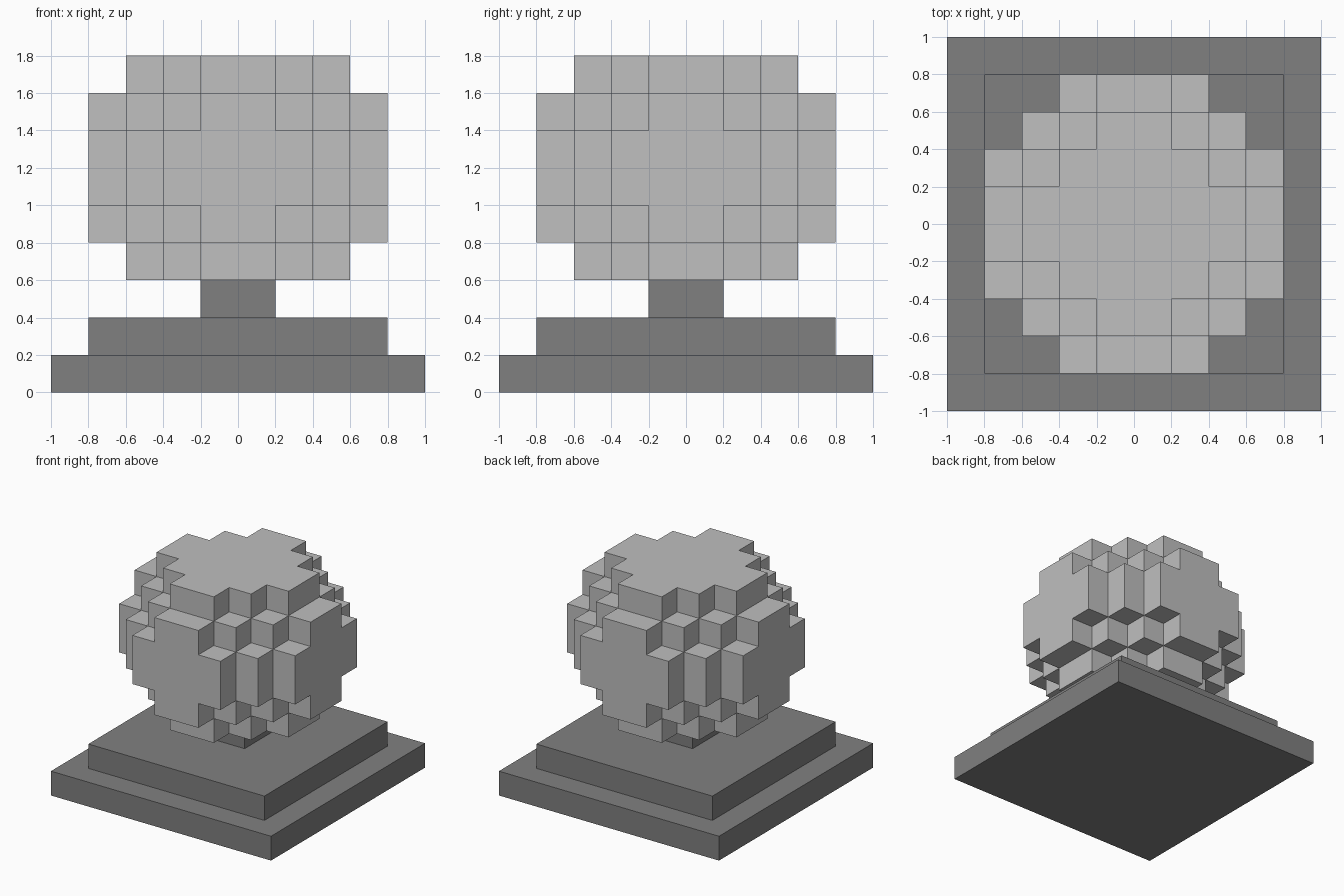
import bpy, bmesh, math
from mathutils import Vector

cube = bpy.data.objects.get("Cube")
if cube:
    bpy.data.objects.remove(cube, do_unlink=True)

U = 0.2  # block size


def material(name, value):
    m = bpy.data.materials.new(name)
    m.use_nodes = True
    col = (value, value, value, 1)
    m.diffuse_color = col
    m.node_tree.nodes["Principled BSDF"].inputs["Base Color"].default_value = col
    return m


def add_object(name, bm, mat):
    mesh = bpy.data.meshes.new(name)
    bm.to_mesh(mesh)
    bm.free()
    mesh.materials.append(mat)
    obj = bpy.data.objects.new(name, mesh)
    bpy.context.collection.objects.link(obj)
    return obj


def slab(name, width, z0, z1, mat):
    bm = bmesh.new()
    bmesh.ops.create_cube(bm, size=1)
    bmesh.ops.scale(bm, vec=(width, width, z1 - z0), verts=bm.verts)
    bmesh.ops.translate(bm, vec=(0, 0, (z0 + z1) / 2), verts=bm.verts)
    return add_object(name, bm, mat)


dark = material("dark grey", 0.216)
light = material("light grey", 0.523)

# Stepped base and stem
slab("base_plinth", 2.0, 0.0, 0.2, dark)
slab("base_step", 1.6, 0.2, 0.4, dark)
slab("stem", 0.4, 0.4, 0.6, dark)

# Blocky ball: half-width of each row, counted in blocks from the centre out
TIP, RING, MIDDLE = (3, 2, 1, 0), (4, 3, 2, 1), (4, 4, 3, 2)
LAYERS = (TIP, RING, MIDDLE, MIDDLE, RING, TIP)


def filled(x, y, z):
    row = int(abs(y + 0.5))
    return 0 <= z < 6 and row < 4 and abs(x + 0.5) < LAYERS[z][row]


# Outer block faces only, welded, with flat regions merged
bm = bmesh.new()
for z in range(6):
    for y in range(-4, 4):
        for x in range(-4, 4):
            if not filled(x, y, z):
                continue
            centre = Vector((x + 0.5, y + 0.5, z + 0.5))
            for axis in range(3):
                for sign in (-1, 1):
                    n = Vector((0, 0, 0))
                    n[axis] = sign
                    if filled(x + int(n.x), y + int(n.y), z + int(n.z)):
                        continue
                    a = Vector((0, 0, 0))
                    a[(axis + 1) % 3] = 1
                    b = n.cross(a)
                    corners = [centre + (n + a * s + b * t) / 2
                               for s, t in ((-1, -1), (1, -1), (1, 1), (-1, 1))]
                    bm.faces.new([bm.verts.new(c * U + Vector((0, 0, 0.6)))
                                  for c in corners])
bmesh.ops.remove_doubles(bm, verts=bm.verts, dist=0.001)
bmesh.ops.dissolve_limit(bm, angle_limit=math.radians(1),
                         verts=bm.verts, edges=bm.edges)
add_object("block_ball", bm, light)
